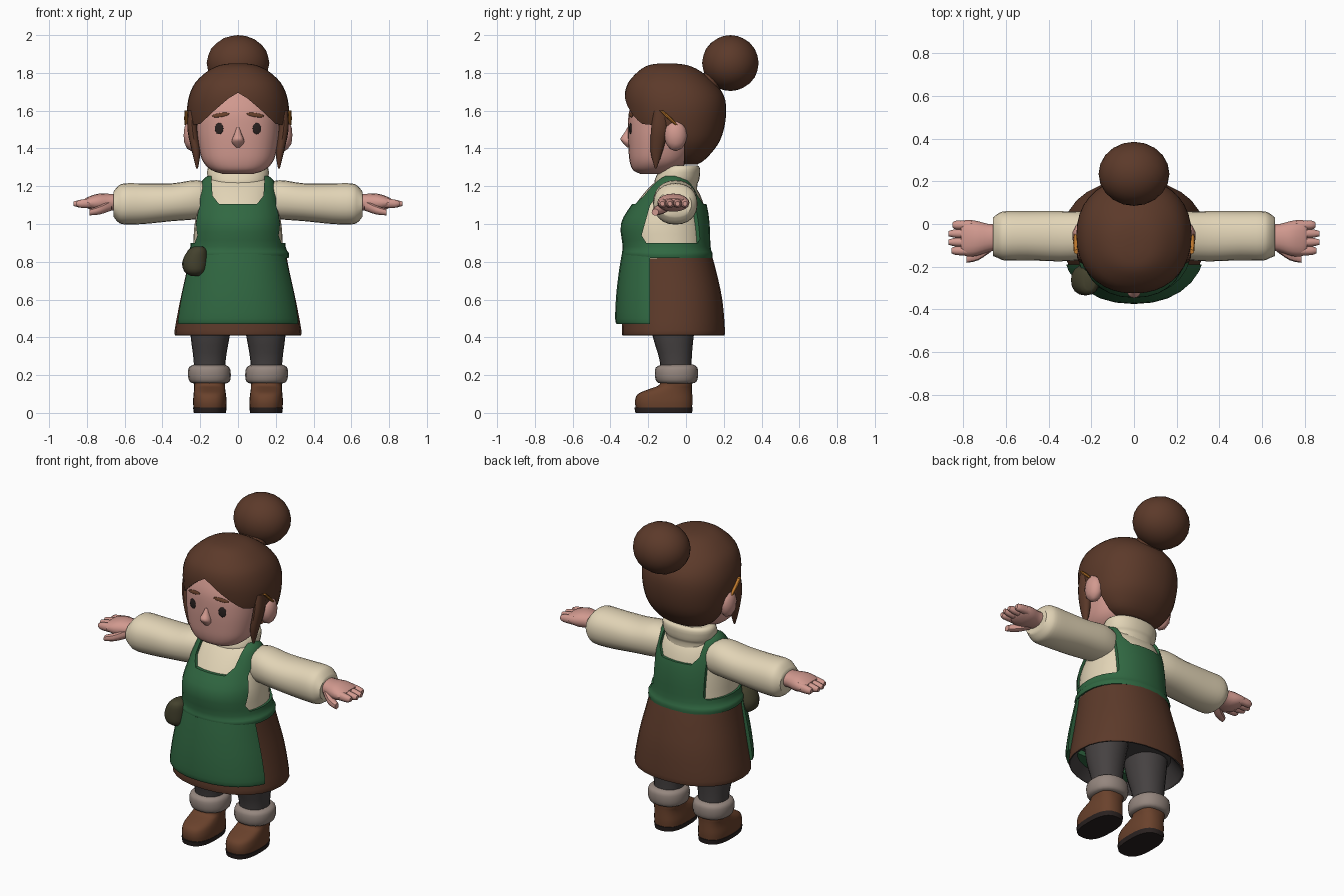
import bpy, bmesh, math
from mathutils import Vector

cube = bpy.data.objects.get("Cube")
if cube:
    bpy.data.objects.remove(cube, do_unlink=True)


def material(name, *rgb):
    m = bpy.data.materials.new(name)
    m.use_nodes = True
    m.diffuse_color = (*rgb, 1)
    m.node_tree.nodes["Principled BSDF"].inputs["Base Color"].default_value = (*rgb, 1)
    return m


BROWN = material("dark brown", .107, .042, .023)
SKIN = material("skin pink", .64, .32, .275)
CREAM = material("cream wool", .76, .66, .47)
GREEN = material("apron green", .03, .138, .054)
GREY = material("charcoal", .061, .054, .054)
FUR = material("taupe fur", .3, .24, .21)
LEATHER = material("boot leather", .144, .054, .025)
BLACK = material("near black", .022, .015, .014)
OLIVE = material("olive", .058, .054, .027)
ORANGE = material("orange", .515, .188, .026)


def finish(name, bm, mat, angle=40):
    bmesh.ops.recalc_face_normals(bm, faces=bm.faces)
    me = bpy.data.meshes.new(name)
    bm.to_mesh(me)
    bm.free()
    ob = bpy.data.objects.new(name, me)
    bpy.context.collection.objects.link(ob)
    if mat:
        me.materials.append(mat)
    smooth(ob, angle)
    return ob


def activate(ob):
    bpy.ops.object.select_all(action='DESELECT')
    ob.select_set(True)
    bpy.context.view_layer.objects.active = ob


def smooth(ob, angle=40):
    activate(ob)
    bpy.ops.object.shade_smooth_by_angle(angle=math.radians(angle))


def spline(rings, steps):
    """Catmull-Rom blend between the given rings."""
    pts = [rings[0], *rings, rings[-1]]
    out = []
    for i in range(1, len(pts) - 2):
        for k in range(steps):
            t = k / steps
            out.append([b + .5 * t * (c - a + t * (2*a - 5*b + 4*c - d + t * (3*(b - c) + d - a)))
                        for a, b, c, d in zip(*pts[i - 1:i + 3])])
    return out + [rings[-1]]


def loft(name, rings, mat, axis='z', side=1, power=2.2, segs=28, steps=3, angle=40):
    """Rings are (position, low a, high a, low b, high b) across the axis."""
    bm = bmesh.new()
    loops = []
    for t, a0, a1, b0, b1 in spline(rings, steps):
        loop = []
        for i in range(segs):
            u = math.tau * i / segs
            c, s = math.cos(u), math.sin(u)
            a = (a0 + a1) / 2 + (a1 - a0) / 2 * math.copysign(abs(c) ** (2 / power), c)
            b = (b0 + b1) / 2 + (b1 - b0) / 2 * math.copysign(abs(s) ** (2 / power), s)
            x, y, z = (a, b, t) if axis == 'z' else (t, a, b)
            loop.append(bm.verts.new((x * side, y, z)))
        loops.append(loop)
    for low, high in zip(loops, loops[1:]):
        for i in range(segs):
            j = (i + 1) % segs
            bm.faces.new((low[i], low[j], high[j], high[i]))
    bm.faces.new(loops[0])
    bm.faces.new(loops[-1])
    return finish(name, bm, mat, angle)


def sym(z, w, y0, y1):
    return (z, -w, w, y0, y1)


def ball(name, centre, radii, mat, rot=None, detail=3):
    bm = bmesh.new()
    bmesh.ops.create_icosphere(bm, subdivisions=detail, radius=1)
    bmesh.ops.scale(bm, vec=radii, verts=bm.verts)
    if rot:
        bmesh.ops.rotate(bm, matrix=rot.to_matrix(), verts=bm.verts)
    bmesh.ops.translate(bm, vec=centre, verts=bm.verts)
    return finish(name, bm, mat, 60)


def cut(target, profile, axis, lo, hi):
    """Cut an extruded profile, (x, z) along y or (y, z) along x, out of the target."""
    bm = bmesh.new()
    ends = [[bm.verts.new((p, t, q) if axis == 'y' else (t, p, q)) for p, q in profile] for t in (lo, hi)]
    n = len(profile)
    for i in range(n):
        j = (i + 1) % n
        bm.faces.new((ends[0][i], ends[0][j], ends[1][j], ends[1][i]))
    for e in ends:
        bm.faces.new(e)
    cutter = finish("cutter", bm, None)
    cutter.hide_render = True
    mod = target.modifiers.new("cut", 'BOOLEAN')
    mod.operation, mod.solver, mod.object = 'DIFFERENCE', 'EXACT', cutter
    activate(target)
    bpy.ops.object.modifier_apply(modifier=mod.name)
    bpy.data.objects.remove(cutter, do_unlink=True)
    smooth(target)


# Sweater body and the apron bib over it share one body shape
body = [sym(.82, .268, -.335, .14), sym(.845, .27, -.34, .14), sym(.88, .252, -.335, .13),
        sym(1, .243, -.345, .125), sym(1.1, .225, -.29, .11), sym(1.18, .207, -.23, .08),
        sym(1.23, .19, -.18, .04), sym(1.255, .16, -.14, 0)]
g = .012
loft("sweater_body", [(z - g, a + g, b - g, c + g, d - g) for z, a, b, c, d in body], CREAM)
bib = loft("apron_bib", body, GREEN)
cut(bib, [(-.15, 1.4), (-.135, 1.15), (-.1, 1.105), (.1, 1.105), (.135, 1.15), (.15, 1.4)], 'y', -1, 1)
armhole = [(-.235, .94), (-.21, .9), (.06, .9), (.09, .94), (.085, 1.05),
           (.04, 1.16), (-.03, 1.2), (-.12, 1.19), (-.19, 1.1)]
for s in (-1, 1):
    cut(bib, armhole, 'x', *sorted((.17 * s, .6 * s)))

# Rolled collar
loft("collar", [sym(1.15, .16, -.2, .06), sym(1.21, .15, -.17, .06), sym(1.235, .16, -.165, .07),
                sym(1.29, .162, -.14, .075), sym(1.31, .14, -.12, .06), sym(1.3, .1, -.1, .03)], CREAM)

# Skirt with a dark inside, and the apron front over it
skirt = loft("skirt", [sym(.5, .27, -.27, .13), sym(.43, .315, -.32, .18), sym(.41, .33, -.335, .2),
                       sym(.44, .335, -.34, .206), sym(.6, .305, -.328, .192),
                       sym(.75, .272, -.33, .16), sym(.84, .255, -.325, .135)], BROWN)
skirt.data.materials.append(GREY)
for f in skirt.data.polygons:
    if f.center.z < .51 and f.normal.z < -.4:
        f.material_index = 1
apron = loft("apron_front", [sym(.47, .335, -.368, .2), sym(.5, .335, -.375, .2), sym(.62, .315, -.37, .19),
                             sym(.75, .285, -.355, .16), sym(.84, .265, -.34, .14)], GREEN)
cut(apron, [(-.19, .3), (-.19, 1), (.5, 1), (.5, .3)], 'x', -1, 1)

# Belt pouch
loft("pouch", [(.725, -.25, -.2, -.3, -.23), (.75, -.285, -.17, -.33, -.2), (.8, -.295, -.16, -.335, -.19),
               (.86, -.265, -.165, -.33, -.2), (.88, -.235, -.185, -.31, -.22)], OLIVE, segs=16)

for s, label in ((1, "left"), (-1, "right")):
    # Legs and boots
    loft(label + "_leg", [(.16, .07, .23, -.13, .03), (.28, .065, .235, -.14, .03),
                          (.4, .045, .25, -.175, .04), (.54, .02, .26, -.2, .06)], GREY, side=s, segs=20)
    loft(label + "_fur_cuff", [(.155, .07, .23, -.13, .03), (.165, .045, .255, -.155, .055),
                               (.2, .038, .265, -.165, .064), (.24, .045, .26, -.16, .06),
                               (.255, .07, .235, -.13, .04)], FUR, side=s, segs=20)
    loft(label + "_boot", [(.025, .062, .235, -.265, .032), (.06, .06, .238, -.27, .034),
                           (.1, .064, .235, -.255, .033), (.128, .068, .232, -.19, .032),
                           (.15, .068, .232, -.14, .032), (.2, .066, .234, -.135, .032)],
         LEATHER, side=s, segs=24, power=2.6)
    loft(label + "_sole", [(0, .064, .234, -.268, .032), (.028, .06, .238, -.273, .036)],
         BLACK, side=s, segs=24, power=2.6, steps=1)

    # Sleeve and hand
    loft(label + "_sleeve", [(.12, -.13, .03, 1.04, 1.21), (.22, -.165, .055, 1.025, 1.232),
                             (.35, -.175, .06, 1.015, 1.215), (.5, -.17, .06, 1.0, 1.215),
                             (.6, -.172, .06, .998, 1.215), (.635, -.16, .05, 1.01, 1.2),
                             (.66, -.15, .03, 1.04, 1.17)], CREAM, 'x', s, segs=24)
    loft(label + "_palm", [(.62, -.12, 0, 1.07, 1.16), (.68, -.13, 0, 1.07, 1.16), (.74, -.15, .015, 1.065, 1.16),
                           (.79, -.15, .018, 1.08, 1.145), (.81, -.13, 0, 1.095, 1.135)], SKIN, 'x', s, segs=16)
    for i in range(4):
        y = -.125 + .04 * i
        tip = (.855, .87, .87, .85)[i]
        loft(f"{label}_finger_{i + 1}", [(.76, y - .022, y + .022, 1.085, 1.14),
                                         (.83, y - .021, y + .021, 1.085, 1.13),
                                         (tip, y - .012, y + .012, 1.095, 1.12)], SKIN, 'x', s, segs=10)
    loft(label + "_thumb", [(.67, -.13, -.07, 1.07, 1.13), (.73, -.17, -.11, 1.05, 1.1),
                            (.785, -.182, -.145, 1.045, 1.08)], SKIN, 'x', s, segs=10)

    # Ear, side lock and hair pin
    ball(label + "_ear", (.245 * s, -.055, 1.47), (.045, .062, .085), SKIN, detail=2)
    loft(label + "_side_lock", [(1.295, .212, .222, -.165, -.155), (1.38, .2, .243, -.187, -.125),
                                (1.5, .215, .268, -.185, -.095), (1.6, .22, .265, -.17, -.1)],
         BROWN, side=s, segs=12)
    loft(label + "_hair_pin", [(1.525, .262, .282, -.06, -.045), (1.56, .262, .285, -.1, -.075),
                               (1.6, .258, .282, -.14, -.12)], ORANGE, side=s, segs=8)

# Head
head = loft("head", [sym(1.265, .08, -.24, -.1), sym(1.285, .14, -.28, -.05), sym(1.33, .185, -.298, .01),
                     sym(1.4, .207, -.305, .05), sym(1.5, .22, -.308, .08), sym(1.6, .215, -.3, .08),
                     sym(1.7, .17, -.26, .04)], SKIN, power=2.4, steps=4)

# Hair cap, opened around the face
hair = loft("hair", [sym(1.315, .1, -.05, .06), sym(1.345, .17, -.12, .105), sym(1.42, .235, -.25, .168),
                     sym(1.5, .26, -.3, .2), sym(1.6, .27, -.32, .213), sym(1.68, .258, -.325, .2),
                     sym(1.75, .225, -.305, .15), sym(1.81, .16, -.25, .075), sym(1.84, .1, -.2, .01),
                     sym(1.85, .04, -.14, -.06)], BROWN, segs=36, steps=3)
half = [(.05, 1.665), (.12, 1.605), (.2, 1.53), (.4, 1.5), (.4, 1.1)]
cut(hair, [(0, 1.695)] + half + [(-x, z) for x, z in reversed(half)], 'y', -1, -.01)

# Bun and its base
ball("bun", (0, .235, 1.852), (.166, .15, .148), BROWN)
loft("bun_base", [sym(1.68, .08, .03, .17), sym(1.75, .085, .06, .2), sym(1.82, .08, .11, .27)], BROWN, segs=16)

# Face details, laid on the head
bpy.context.view_layer.update()


def face_plate(name, x, z, width, height, mat, tilt=0):
    hit, spot, normal, _ = head.ray_cast(Vector((x, -1, z)), Vector((0, 1, 0)))
    rot = Vector((0, -1, 0)).rotation_difference(normal)
    rot = rot @ Vector((1, 0, 0)).rotation_difference(Vector((math.cos(tilt), 0, math.sin(tilt))))
    ball(name, spot, (width, .0045, height), mat, rot)


for s, label in ((1, "left"), (-1, "right")):
    face_plate(label + "_eye", .1 * s, 1.505, .023, .03, BLACK)
    face_plate(label + "_brow", .092 * s, 1.577, .048, .011, LEATHER, -.12 * s)
loft("nose", [sym(1.405, .012, -.312, -.28), sym(1.43, .032, -.335, -.28), sym(1.452, .03, -.347, -.28),
              sym(1.48, .018, -.328, -.28), sym(1.51, .01, -.311, -.28)], SKIN, segs=12)
